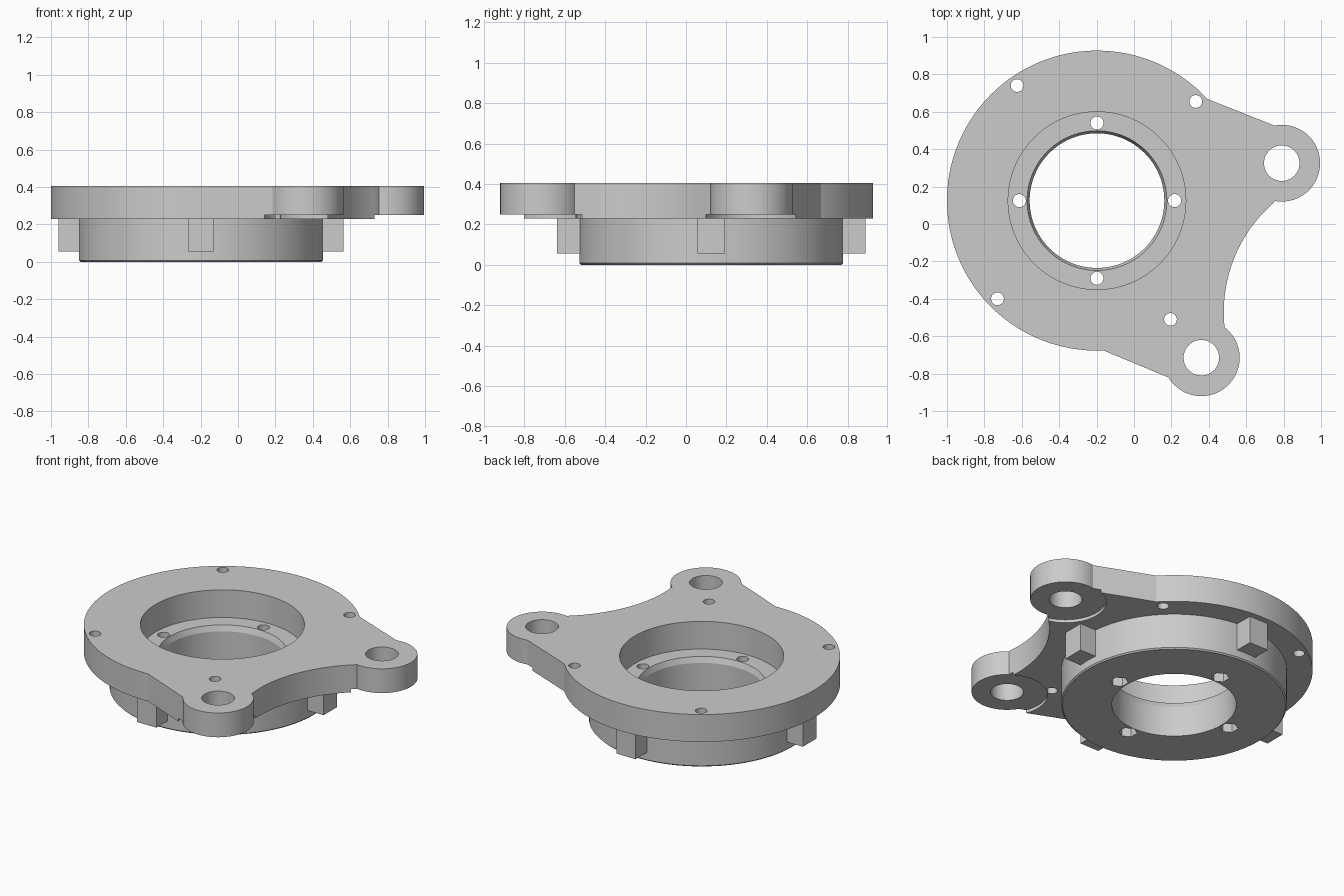
import bpy, bmesh
from math import sin, cos, pi, radians
from mathutils import Matrix

CX, CY = -0.198, 0.125          # axis of the round body
LUGS = [(0.79, 0.325), (0.36, -0.715)]
RIM_HOLES = [(-0.625, 0.74), (0.33, 0.655), (-0.73, -0.40), (0.195, -0.51)]

cube = bpy.data.objects.get("Cube")
if cube:
    bpy.data.objects.remove(cube, do_unlink=True)

grey = bpy.data.materials.new("plain_grey")
grey.use_nodes = True
grey.diffuse_color = (0.6, 0.6, 0.6, 1)
grey.node_tree.nodes["Principled BSDF"].inputs["Base Color"].default_value = (0.6, 0.6, 0.6, 1)


def arc(x, y, r, a0, a1, n):
    """Points along an arc, angles in degrees."""
    angles = [radians(a0 + (a1 - a0) * i / n) for i in range(n + 1)]
    return [(x + r * cos(a), y + r * sin(a)) for a in angles]


def finish(name, bm):
    bm.normal_update()
    mesh = bpy.data.meshes.new(name)
    bm.to_mesh(mesh)
    bm.free()
    mesh.materials.append(grey)
    ob = bpy.data.objects.new(name, mesh)
    bpy.context.collection.objects.link(ob)
    return ob


def prism(name, points, z0, z1):
    """Closed solid on a clockwise outline, all faces wound outward."""
    bm = bmesh.new()
    low = [bm.verts.new((x, y, z0)) for x, y in points]
    high = [bm.verts.new((x, y, z1)) for x, y in points]
    bm.faces.new(low)
    bm.faces.new(high[::-1])
    for i in range(len(points)):
        bm.faces.new((low[i], low[i - 1], high[i - 1], high[i]))
    return finish(name, bm)


def cone(name, x, y, r0, r1, z0, z1, n=96):
    bm = bmesh.new()
    bmesh.ops.create_cone(bm, cap_ends=True, segments=n, radius1=r0, radius2=r1,
                          depth=z1 - z0,
                          matrix=Matrix.Translation((x, y, (z0 + z1) / 2)))
    return finish(name, bm)


def cylinder(name, x, y, r, z0, z1, n=96):
    return cone(name, x, y, r, r, z0, z1, n)


def combine(body, other, operation):
    mod = body.modifiers.new(other.name, 'BOOLEAN')
    mod.operation = operation
    mod.solver = 'EXACT'
    mod.object = other
    bpy.context.view_layer.objects.active = body
    bpy.ops.object.modifier_apply(modifier=mod.name)
    bpy.data.objects.remove(other, do_unlink=True)


# Plate outline: round body, two mounting ears, concave side between them
outline = (arc(CX, CY, 0.802, -87.5, -317.3, 110)
           + arc(*LUGS[0], 0.205, 101, -100, 40)
           + arc(1.25, -0.47, 0.77, 131, 180, 24)
           + arc(*LUGS[1], 0.205, 53, -149, 40))
body = prism("mounting_plate", outline, 0.23, 0.405)

# Shallow relief under each ear, then the bolt holes
for x, y in LUGS:
    combine(body, cylinder("ear_relief", x, y, 0.235, 0.1, 0.25), 'DIFFERENCE')
    combine(body, cylinder("ear_hole", x, y, 0.095, 0.1, 0.6, 48), 'DIFFERENCE')
for x, y in RIM_HOLES:
    combine(body, cylinder("rim_hole", x, y, 0.034, 0.1, 0.6, 32), 'DIFFERENCE')

# Hub below the plate, with a fine chamfer on its lower edge
hub = cylinder("hub", CX, CY, 0.653, 0, 0.3, 128)
bevel = hub.modifiers.new("chamfer", 'BEVEL')
bevel.width = 0.008
bevel.segments = 1
bevel.limit_method = 'ANGLE'
bpy.context.view_layer.objects.active = hub
bpy.ops.object.modifier_apply(modifier="chamfer")

# Four locating blocks around the hub
for k in range(4):
    bm = bmesh.new()
    bmesh.ops.create_cube(bm, size=1, matrix=(
        Matrix.Translation((CX, CY, 0)) @ Matrix.Rotation(k * pi / 2, 4, 'Z')
        @ Matrix.Translation((0.663, 0, 0.165)) @ Matrix.Diagonal((0.2, 0.135, 0.22, 1))))
    combine(hub, finish("locating_block", bm), 'UNION')
combine(body, hub, 'UNION')

# Counterbore, tapered lead-in and through bore
combine(body, cylinder("counterbore", CX, CY, 0.475, 0.228, 0.6), 'DIFFERENCE')
combine(body, cylinder("bore", CX, CY, 0.36, -0.1, 0.5), 'DIFFERENCE')
combine(body, cone("lead_in", CX, CY, 0.357, 0.39, 0.185, 0.27), 'DIFFERENCE')

# Screw holes through the hub floor with hexagonal nut pockets below
for k in range(4):
    x, y = CX + 0.415 * cos(k * pi / 2), CY + 0.415 * sin(k * pi / 2)
    combine(body, cylinder("screw_hole", x, y, 0.035, -0.1, 0.3, 32), 'DIFFERENCE')
    combine(body, cylinder("nut_pocket", x, y, 0.054, -0.1, 0.1, 6), 'DIFFERENCE')

# Smooth the round walls while keeping the machined edges crisp
bpy.ops.object.select_all(action='DESELECT')
body.select_set(True)
bpy.context.view_layer.objects.active = body
bpy.ops.object.shade_smooth_by_angle(angle=radians(20))
